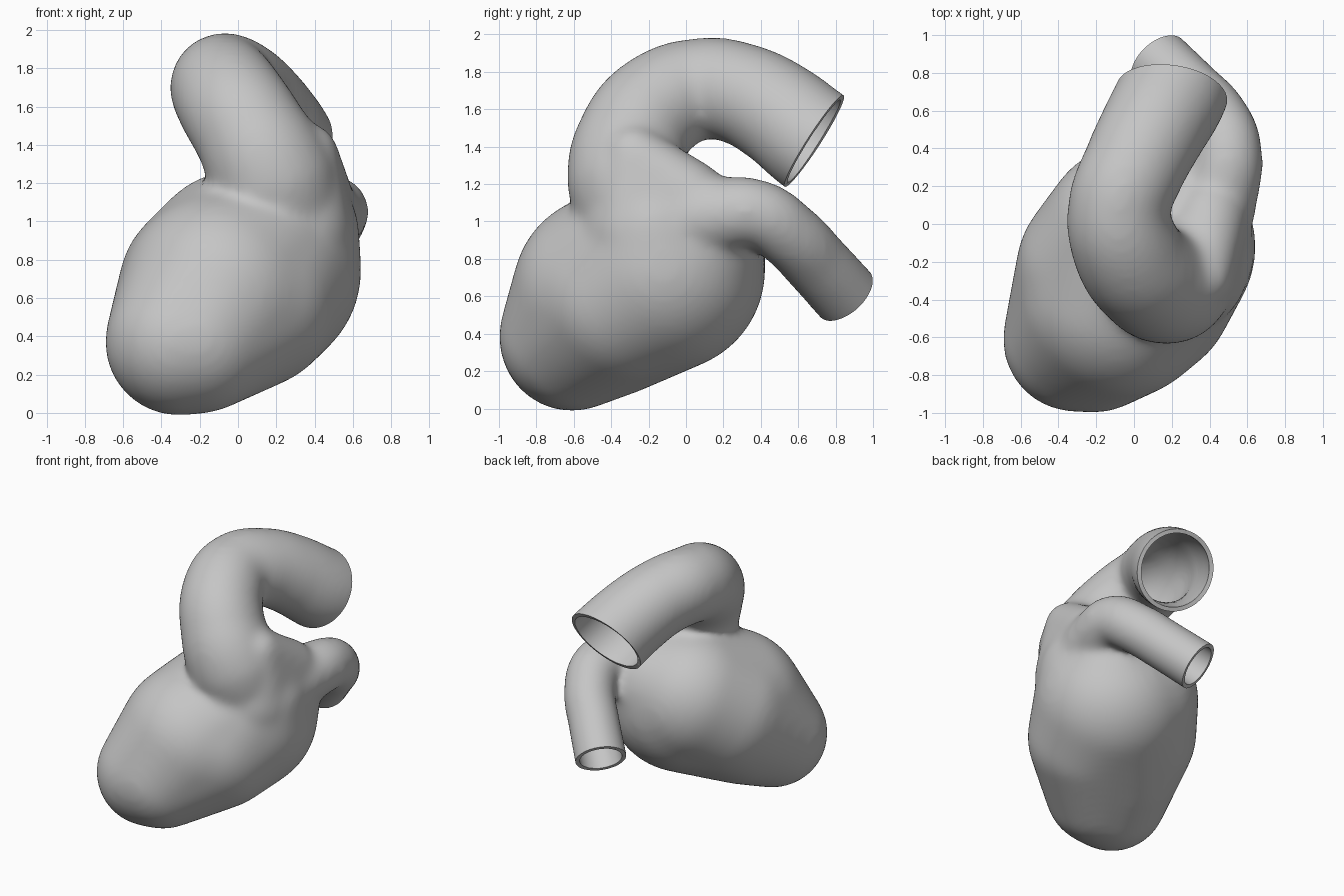
import bpy, bmesh, math
from mathutils import Vector

if "Cube" in bpy.data.objects:
    bpy.data.objects.remove(bpy.data.objects["Cube"])

tissue = bpy.data.materials.new("tissue grey")
tissue.diffuse_color = (0.56, 0.56, 0.56, 1)
tissue.use_nodes = True
tissue.node_tree.nodes["Principled BSDF"].inputs["Base Color"].default_value = tissue.diffuse_color


def activate(obj):
    bpy.ops.object.select_all(action='DESELECT')
    obj.select_set(True)
    bpy.context.view_layer.objects.active = obj


def apply(obj, kind, **settings):
    mod = obj.modifiers.new(kind, kind)
    for key, value in settings.items():
        setattr(mod, key, value)
    activate(obj)
    bpy.ops.object.modifier_apply(modifier=mod.name)


def hull(name, balls):
    """Rounded form: skin stretched over several balls."""
    ball = bmesh.new()
    bmesh.ops.create_icosphere(ball, subdivisions=4, radius=1)
    bm = bmesh.new()
    for x, y, z, r in balls:
        for v in ball.verts:
            bm.verts.new(v.co * r + Vector((x, y, z)))
    ball.free()
    bmesh.ops.convex_hull(bm, input=bm.verts[:])
    bmesh.ops.delete(bm, geom=[v for v in bm.verts if not v.link_faces], context='VERTS')
    mesh = bpy.data.meshes.new(name)
    bm.to_mesh(mesh)
    bm.free()
    obj = bpy.data.objects.new(name, mesh)
    bpy.context.collection.objects.link(obj)
    return obj


def vessel(name, points):
    """Smooth tube through x, y, z, radius points."""
    curve = bpy.data.curves.new(name, 'CURVE')
    curve.dimensions = '3D'
    curve.bevel_depth = 1
    curve.bevel_resolution = 10
    curve.use_fill_caps = True
    spline = curve.splines.new('BEZIER')
    spline.bezier_points.add(len(points) - 1)
    for bp, (x, y, z, r) in zip(spline.bezier_points, points):
        bp.co = (x, y, z)
        bp.radius = r
        bp.handle_left_type = bp.handle_right_type = 'AUTO'
    obj = bpy.data.objects.new(name, curve)
    bpy.context.collection.objects.link(obj)
    activate(obj)
    bpy.ops.object.convert(target='MESH')
    return bpy.context.view_layer.objects.active


# Main chamber, from the rounded tip to the broad base
chamber = hull("heart_chamber", [
    (-0.31, -0.61, 0.37, 0.385), (-0.21, -0.61, 0.385, 0.39),
    (-0.20, -0.40, 0.50, 0.435), (-0.09, -0.40, 0.62, 0.53),
    (0.05, -0.35, 0.60, 0.48), (-0.15, -0.24, 0.65, 0.475),
    (0.10, -0.12, 0.74, 0.545), (-0.01, -0.05, 0.79, 0.475),
    (0.20, 0.00, 0.84, 0.41), (0.26, -0.15, 0.93, 0.375)])

# Shoulder bridging the two vessel roots
shoulder = hull("vessel_shoulder", [
    (0.36, -0.28, 1.35, 0.165), (0.34, -0.13, 1.23, 0.18),
    (0.40, 0.02, 1.13, 0.20), (0.29, -0.25, 0.95, 0.31)])

# Large arching vessel
large = vessel("large_vessel", [
    (0.27, -0.12, 0.82, 0.30), (0.18, -0.30, 1.22, 0.34),
    (0.07, -0.28, 1.45, 0.30), (-0.04, -0.13, 1.63, 0.29),
    (-0.08, 0.08, 1.71, 0.272), (0.00, 0.30, 1.68, 0.275),
    (0.10, 0.50, 1.575, 0.285), (0.20, 0.685, 1.43, 0.295),
    (0.24, 0.795, 1.355, 0.295)])

# Small drooping vessel
small = vessel("small_vessel", [
    (0.36, -0.02, 1.00, 0.27), (0.46, 0.19, 1.035, 0.205),
    (0.495, 0.38, 1.04, 0.185), (0.435, 0.55, 0.93, 0.182),
    (0.29, 0.70, 0.775, 0.182), (0.13, 0.85, 0.61, 0.184),
    (-0.02, 0.99, 0.455, 0.184)])

# Fuse the parts into one soft skin
activate(chamber)
for part in (shoulder, large, small):
    part.select_set(True)
bpy.ops.object.join()
apply(chamber, 'REMESH', mode='VOXEL', voxel_size=0.022)
apply(chamber, 'SMOOTH', factor=0.5, iterations=30)

# Cut both vessel ends open
bm = bmesh.new()
bm.from_mesh(chamber.data)
for centre, normal, reach in [((0.20, 0.685, 1.43), (0.12, 0.84, -0.54), 0.335),
                              ((0.13, 0.85, 0.61), (-0.50, 0.50, -0.55), 0.30)]:
    c, n = Vector(centre), Vector(normal).normalized()
    m = c + n * 0.08
    faces = [f for f in bm.faces if (f.calc_center_median() - m).length < reach]
    geom = set(faces) | {e for f in faces for e in f.edges} | {v for f in faces for v in f.verts}
    bmesh.ops.bisect_plane(bm, geom=list(geom), plane_co=c, plane_no=n)
    gone = [v for v in bm.verts if (v.co - m).length < reach and (v.co - c).dot(n) > 1e-4]
    bmesh.ops.delete(bm, geom=gone, context='VERTS')
bm.to_mesh(chamber.data)
bm.free()

# Thin wall, leaving the inside hollow
apply(chamber, 'SOLIDIFY', thickness=0.03, offset=-1)
chamber.data.materials.clear()
chamber.data.materials.append(tissue)
for p in chamber.data.polygons:
    p.material_index = 0
activate(chamber)
bpy.ops.object.shade_smooth_by_angle(angle=math.radians(40))
